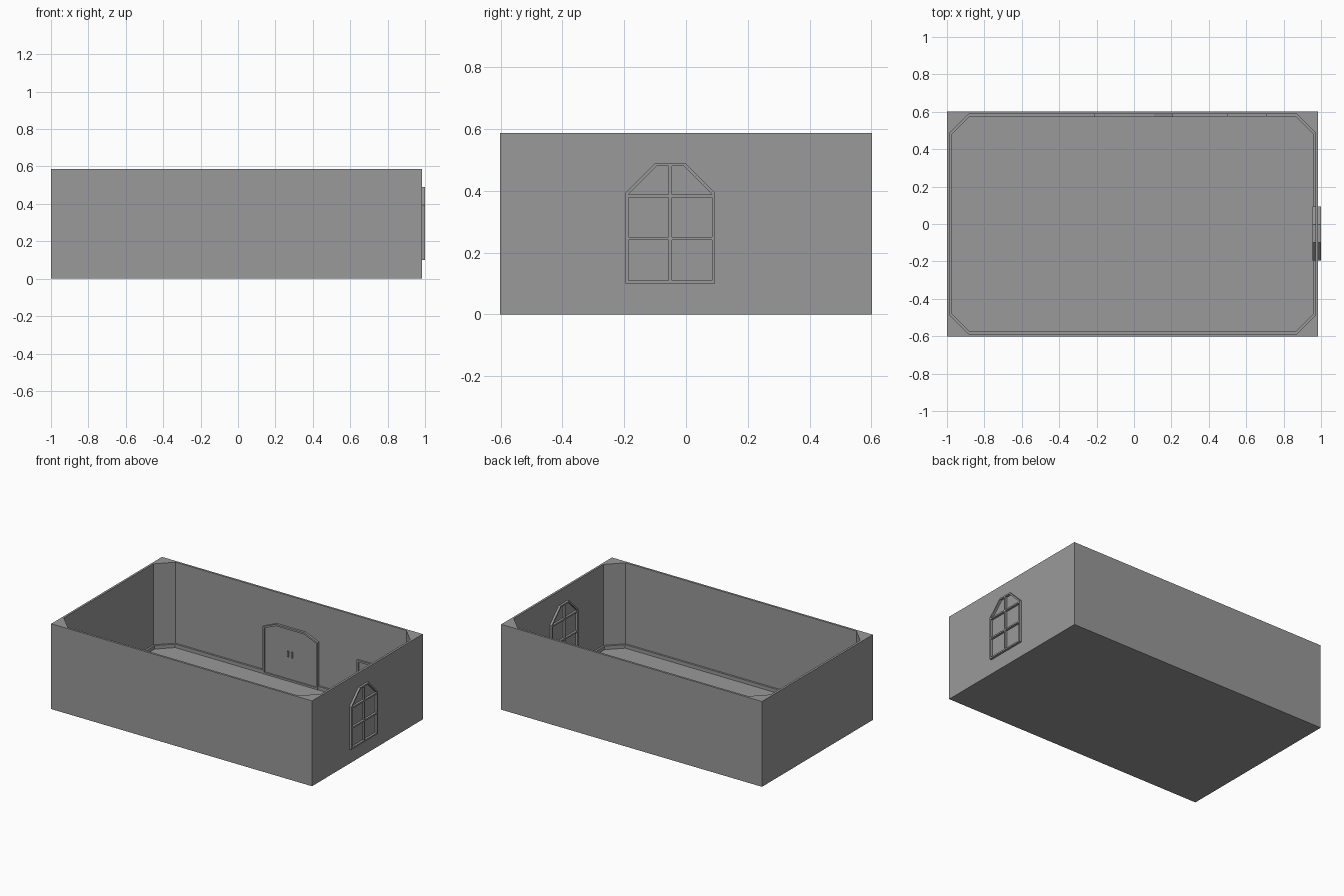
import bpy
import bmesh
from mathutils import Vector

if "Cube" in bpy.data.objects:
    bpy.data.objects.remove(bpy.data.objects["Cube"])

grey = bpy.data.materials.new("stone grey")
grey.use_nodes = True
COLOUR = (0.32, 0.32, 0.32, 1)
grey.diffuse_color = COLOUR
grey.node_tree.nodes["Principled BSDF"].inputs["Base Color"].default_value = COLOUR

# Each plane maps outline (u, v) and depth d to a position
PLANES = {
    "floor": lambda u, v, d: Vector((u, v, d)),
    "back": lambda u, v, d: Vector((u, d, v)),
    "side": lambda u, v, d: Vector((d, u, v)),
}


def prism(name, outline, plane, d0, d1, border=0):
    """Extrude an outline; with a border, keep only a rim of that width."""
    place = PLANES[plane]
    bm = bmesh.new()
    face = bm.faces.new([bm.verts.new(place(u, v, d0)) for u, v in outline])
    if border:
        bm.normal_update()
        bmesh.ops.inset_individual(bm, faces=[face], thickness=border, use_even_offset=True)
        bmesh.ops.delete(bm, geom=[face], context="FACES_ONLY")
    made = bmesh.ops.extrude_face_region(bm, geom=bm.faces[:], use_keep_orig=True)
    moved = [g for g in made["geom"] if isinstance(g, bmesh.types.BMVert)]
    bmesh.ops.translate(bm, verts=moved, vec=place(0, 0, d1 - d0))
    bmesh.ops.recalc_face_normals(bm, faces=bm.faces)
    mesh = bpy.data.meshes.new(name)
    bm.to_mesh(mesh)
    bm.free()
    mesh.materials.append(grey)
    obj = bpy.data.objects.new(name, mesh)
    bpy.context.collection.objects.link(obj)
    return obj


def rect(u0, u1, v0, v1):
    return [(u0, v0), (u1, v0), (u1, v1), (u0, v1)]


def arch(u0, u1, v0, v1, cut_u, cut_v):
    """Rectangle with its two upper corners cut off."""
    return [(u0, v0), (u1, v0), (u1, v1 - cut_v), (u1 - cut_u, v1),
            (u0 + cut_u, v1), (u0, v1 - cut_v)]


def octagon(x0, x1, y, c):
    return [(x0 + c, -y), (x1 - c, -y), (x1, c - y), (x1, y - c),
            (x1 - c, y), (x0 + c, y), (x0, y - c), (x0, c - y)]


def cut(target, cutter):
    cutter.hide_render = True
    cutter.hide_viewport = True
    cutter.display_type = "WIRE"
    mod = target.modifiers.new("cut", "BOOLEAN")
    mod.operation = "DIFFERENCE"
    mod.solver = "EXACT"
    mod.object = cutter
    bpy.context.view_layer.objects.active = target
    bpy.ops.object.modifier_apply(modifier=mod.name)
    bpy.data.objects.remove(cutter)


# Open room with cut inner corners
room_outline = octagon(-0.985, 0.97, 0.587, 0.1)
room = prism("room_shell", rect(-1, 0.985, -0.602, 0.602), "floor", 0, 0.587)
cut(room, prism("room_cutter", room_outline, "floor", 0.006, 0.8))

# Skirting board, interrupted at the doorways
skirting = prism("skirting_board", room_outline, "floor", 0.006, 0.03, 0.013)
for name, u0, u1 in (("door_gap", -0.214, 0.206), ("small_gap", 0.5, 0.71)):
    cut(skirting, prism(name, rect(u0, u1, 0, 0.2), "back", 0.5, 0.65))

# Double door on the back wall
door_outline = arch(-0.214, 0.206, 0.006, 0.372, 0.1, 0.042)
prism("door_frame", door_outline, "back", 0.572, 0.587, 0.012)
prism("door_panel", door_outline, "back", 0.581, 0.587)
for side, u in (("left", 0.008), ("right", -0.023)):
    prism("door_handle_" + side, rect(u - 0.005, u + 0.005, 0.17, 0.21), "back", 0.572, 0.581)

# Small doorway beside it
small_outline = rect(0.5, 0.71, 0.006, 0.29)
prism("small_door_frame", small_outline, "back", 0.575, 0.587, 0.012)
prism("small_door_panel", small_outline, "back", 0.583, 0.587)

# Window grille, standing proud on both faces of the side wall
for face, d0, d1 in (("outer", 0.985, 1.0), ("inner", 0.955, 0.97)):
    prism("window_frame_" + face, arch(-0.196, 0.094, 0.1, 0.49, 0.097, 0.097),
          "side", d0, d1, 0.01)
    prism("window_mullion_" + face, rect(-0.056, -0.046, 0.11, 0.48), "side", d0, d1)
    for level, z in (("lower", 0.245), ("upper", 0.383)):
        prism(f"window_bar_{level}_{face}", rect(-0.188, 0.086, z - 0.005, z + 0.005),
              "side", d0, d1)
